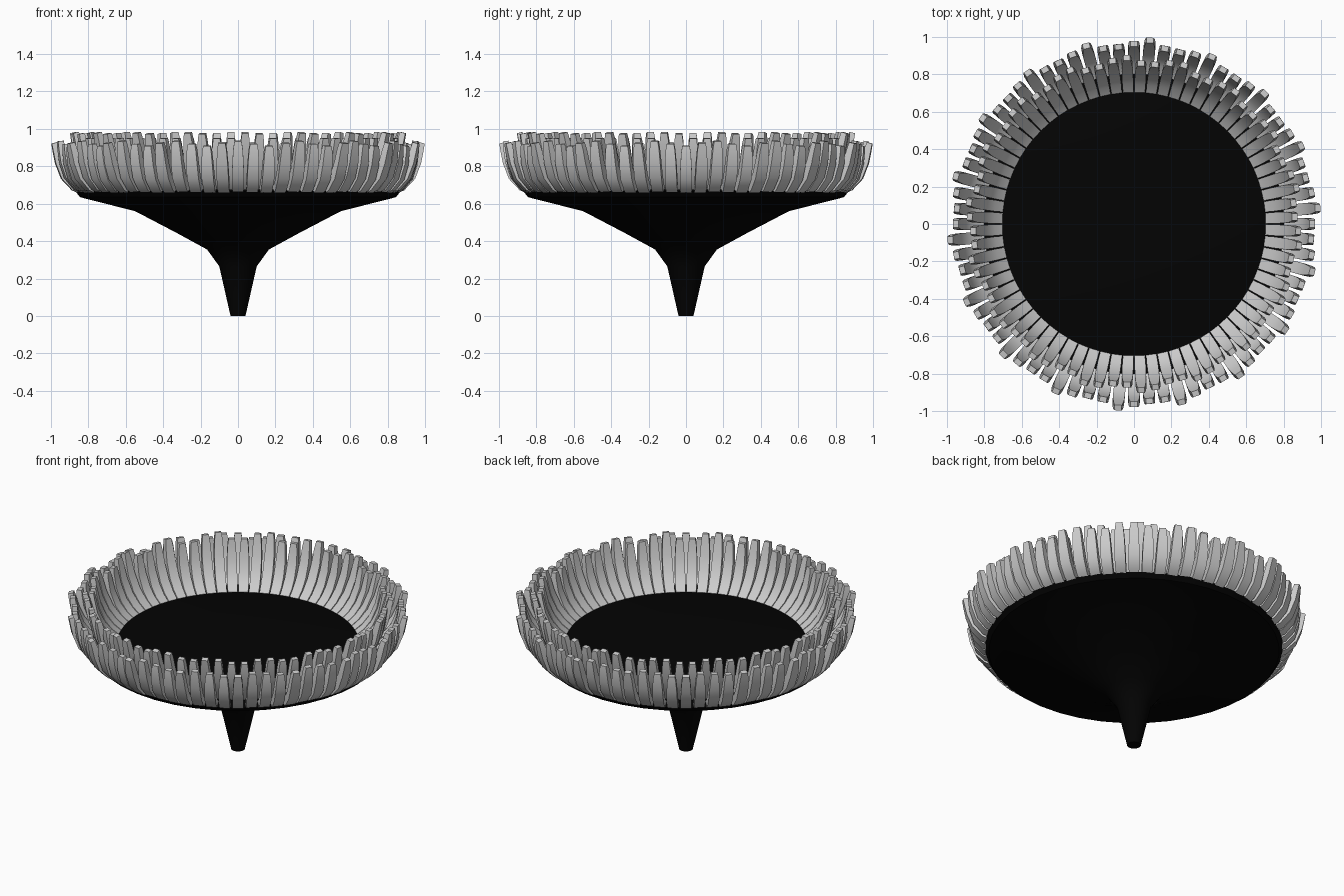
import bpy, bmesh, math
from mathutils import Vector

if "Cube" in bpy.data.objects:
    bpy.data.objects.remove(bpy.data.objects["Cube"])


def finish(bm, name, angle):
    bmesh.ops.recalc_face_normals(bm, faces=bm.faces)
    me = bpy.data.meshes.new(name)
    bm.to_mesh(me)
    bm.free()
    ob = bpy.data.objects.new(name, me)
    bpy.context.collection.objects.link(ob)
    bpy.ops.object.select_all(action='DESELECT')
    ob.select_set(True)
    bpy.context.view_layer.objects.active = ob
    bpy.ops.object.shade_smooth_by_angle(angle=math.radians(angle))
    return ob


def lathe(name, profile, sides):
    bm = bmesh.new()
    rings = []
    for r, z in profile:
        rings.append([bm.verts.new((r * math.cos(2 * math.pi * i / sides),
                                    r * math.sin(2 * math.pi * i / sides), z))
                      for i in range(sides)])
    for a, b in zip(rings, rings[1:]):
        for i in range(sides):
            j = (i + 1) % sides
            bm.faces.new((a[i], a[j], b[j], b[i]))
    bm.faces.new(rings[0])
    bm.faces.new(rings[-1])
    return finish(bm, name, 35)


def add_petal(bm, ang, path, grow_r, grow_z):
    """Sweep a tapering box along path; path = (radius, z, width, thickness)."""
    out = Vector((math.cos(ang), math.sin(ang), 0))
    side = Vector((-out.y, out.x, 0))
    up = Vector((0, 0, 1))
    n = len(path) - 1
    pts = [(p[0] + grow_r * k / n, p[1] + grow_z * k / n) for k, p in enumerate(path)]
    prev = None
    for k, (r, z) in enumerate(pts):
        a, b = pts[max(k - 1, 0)], pts[min(k + 1, n)]
        t = Vector((b[0] - a[0], b[1] - a[1])).normalized()
        normal = out * t.y - up * t.x
        c = out * r + up * z
        w, d = path[k][2] / 2, path[k][3] / 2
        ring = [bm.verts.new(c + side * (w * s) + normal * (d * q))
                for s, q in ((-1, -1), (1, -1), (1, 1), (-1, 1))]
        if prev:
            for i in range(4):
                j = (i + 1) % 4
                bm.faces.new((prev[i], prev[j], ring[j], ring[i]))
        else:
            bm.faces.new(ring)
        prev = ring
    bm.faces.new(prev)


def petal_ring(name, path, offset, growth):
    bm = bmesh.new()
    for i in range(72):
        add_petal(bm, math.radians(5 * i + offset), path, *growth[i % 4])
    return finish(bm, name, 40)


# Dark funnel-shaped stem and cup
body = lathe("flower_base", [(0.04, 0), (0.10, 0.265), (0.165, 0.355), (0.33, 0.445),
                             (0.55, 0.56), (0.845, 0.635), (0.868, 0.665), (0.84, 0.675)], 40)
dark = bpy.data.materials.new("dark")
dark.diffuse_color = (0.001, 0.001, 0.001, 1)
dark.use_nodes = True
dark.node_tree.nodes["Principled BSDF"].inputs["Base Color"].default_value = dark.diffuse_color
body.data.materials.append(dark)

# Outer row, every fourth petal leans further out
outer = [(0.81, 0.66, 0.055, 0.04), (0.87, 0.69, 0.062, 0.045), (0.915, 0.745, 0.064, 0.045),
         (0.94, 0.82, 0.060, 0.04), (0.95, 0.89, 0.050, 0.035), (0.952, 0.925, 0.038, 0.03)]
petal_ring("outer_petals", outer, 0,
           [(0, -0.015), (0.034, 0), (0.012, 0.01), (-0.002, -0.005)])

# Inner row, offset by half a step, with taller pairs
inner = [(0.715, 0.66, 0.056, 0.04), (0.76, 0.69, 0.060, 0.045), (0.805, 0.745, 0.060, 0.045),
         (0.84, 0.83, 0.057, 0.04), (0.856, 0.915, 0.047, 0.035), (0.86, 0.95, 0.036, 0.03)]
petal_ring("inner_petals", inner, 2.5,
           [(0, 0), (0, 0), (0.03, 0.03), (0.02, 0.025)])
